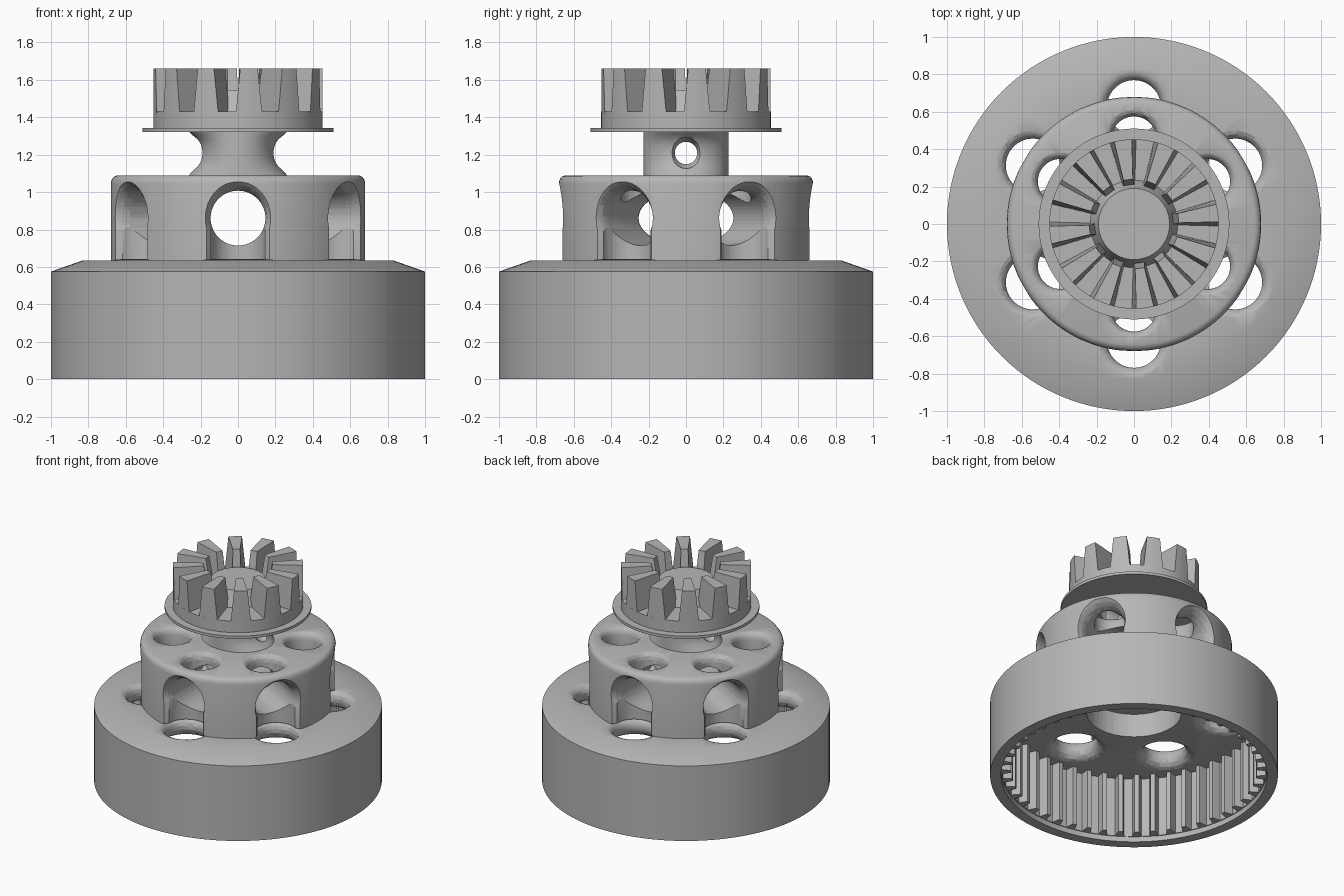
import bpy, bmesh, math
from mathutils import Matrix

if "Cube" in bpy.data.objects:
    bpy.data.objects.remove(bpy.data.objects["Cube"])

grey = bpy.data.materials.new("neutral_grey")
grey.diffuse_color = (0.47, 0.47, 0.47, 1)
grey.use_nodes = True
grey.node_tree.nodes["Principled BSDF"].inputs["Base Color"].default_value = grey.diffuse_color


def smooth_object(ob):
    bpy.ops.object.select_all(action='DESELECT')
    ob.select_set(True)
    bpy.context.view_layer.objects.active = ob
    bpy.ops.object.shade_smooth_by_angle(angle=math.radians(32))


def finish(bm, name, smooth=True):
    bmesh.ops.recalc_face_normals(bm, faces=bm.faces)
    me = bpy.data.meshes.new(name)
    bm.to_mesh(me)
    bm.free()
    ob = bpy.data.objects.new(name, me)
    bpy.context.collection.objects.link(ob)
    me.materials.append(grey)
    if smooth:
        smooth_object(ob)
    return ob


def lathe(name, rows, n=96, matrix=None, smooth=True, phase=0.0):
    """Closed solid from rows of (rx, ry, z) or (r, z)."""
    bm = bmesh.new()
    rings = []
    for row in rows:
        rx, ry, z = row if len(row) == 3 else (row[0], row[0], row[1])
        angles = [2 * math.pi * i / n + phase for i in range(n)]
        rings.append([bm.verts.new((rx * math.cos(a), ry * math.sin(a), z)) for a in angles])
    for a, b in zip(rings, rings[1:]):
        for i in range(n):
            j = (i + 1) % n
            bm.faces.new((a[i], a[j], b[j], b[i]))
    bm.faces.new(rings[0][::-1])
    bm.faces.new(rings[-1])
    if matrix:
        bm.transform(matrix)
    return finish(bm, name, smooth)


def prism(name, pts, z0, z1, matrix=None):
    """Vertical extrusion of a 2D outline."""
    bm = bmesh.new()
    lo = [bm.verts.new((x, y, z0)) for x, y in pts]
    hi = [bm.verts.new((x, y, z1)) for x, y in pts]
    bm.faces.new(lo[::-1])
    bm.faces.new(hi)
    for i in range(len(pts)):
        j = (i + 1) % len(pts)
        bm.faces.new((lo[i], lo[j], hi[j], hi[i]))
    if matrix:
        bm.transform(matrix)
    return finish(bm, name, False)


def cut(target, cutters):
    for c in cutters:
        m = target.modifiers.new("cut", 'BOOLEAN')
        m.operation, m.solver, m.object = 'DIFFERENCE', 'EXACT', c
        bpy.context.view_layer.objects.active = target
        bpy.ops.object.modifier_apply(modifier=m.name)
        bpy.data.objects.remove(c, do_unlink=True)
    smooth_object(target)


def polar(r, a):
    return (r * math.cos(a), r * math.sin(a))


# Ring housing and drum in one turned body
body = lathe("ring_housing_and_drum", [
    (1, 0), (1, 0.575), (0.83, 0.635), (0.68, 0.635), (0.68, 1.045), (0.676, 1.066),
    (0.664, 1.082), (0.645, 1.09), (0.2, 1.09)], n=128)

# Toothed cavity, plain rim below the teeth, and centre bore
TEETH = 48
step = 2 * math.pi / TEETH
outline = [polar(r, (k + f) * step) for k in range(TEETH)
           for r, f in ((0.855, -0.36), (0.918, -0.24), (0.918, 0.24), (0.855, 0.36))]
cutters = [prism("cavity", outline, -0.1, 0.5),
           lathe("rim_clearance", [(0.924, -0.15), (0.924, 0.04)], 128, None, False, 0.011),
           lathe("centre_bore", [(0.33, 0.4), (0.33, 0.68)], 64, None, False, 0.017)]

# Crossing tunnels with flared mouths
for k in range(3):
    R = 0.146 + 0.0007 * k
    flare = [(0.212, 0.73), (0.2, 0.685), (0.175, 0.657), (0.157, 0.625), (R, 0.585)]
    m = (Matrix.Translation((0, 0, 0.861)) @ Matrix.Rotation(math.radians(30 + 60 * k), 4, 'Z')
         @ Matrix.Rotation(math.pi / 2, 4, 'Y'))
    rows = [(r, -z) for r, z in flare] + flare[::-1]
    cutters.append(lathe("tunnel", rows, 48, m, False, 0.023 + 0.011 * k))

# Six plate bores, drum notches and drum top holes
for k in range(6):
    rot = Matrix.Rotation(math.radians(30 + 60 * k), 4, 'Z')
    cutters.append(lathe("plate_bore", [
        (0.215, 0.45), (0.215, 0.497), (0.18, 0.509), (0.156, 0.53), (0.144, 0.56),
        (0.144, 0.587), (0.152, 0.61), (0.167, 0.627), (0.19, 0.6365), (0.144, 0.639),
        (0.144, 0.853)], 48, rot @ Matrix.Translation((0.625, 0, 0)), False, 0.037))
    cutters.append(prism("notch", [(0.6, -0.12), (0.64, -0.152), (0.665, -0.172), (0.72, -0.23),
                                   (0.72, 0.23), (0.665, 0.172), (0.64, 0.152), (0.6, 0.12)],
                         0.6375, 0.845, rot))
    cutters.append(lathe("top_bore", [
        (0.12, 0.871), (0.12, 1.04), (0.126, 1.066), (0.139, 1.083), (0.16, 1.093),
        (0.16, 1.12)], 48, rot @ Matrix.Translation((0.455, 0, 0)), False, 0.029))
cut(body, cutters)

# Waisted neck with a cross hole
neck = lathe("neck", [(0.27, 0.228, 1.08), (0.25, 0.228, 1.105), (0.22, 0.228, 1.135),
                      (0.205, 0.228, 1.17), (0.2, 0.228, 1.21), (0.205, 0.228, 1.25),
                      (0.22, 0.228, 1.285), (0.25, 0.228, 1.31), (0.27, 0.228, 1.33)], 64)
cut(neck, [lathe("neck_hole", [(0.085, -0.24), (0.08, -0.2), (0.06, -0.165), (0.06, 0.165),
                               (0.08, 0.2), (0.085, 0.24)], 32,
                 Matrix.Translation((0, 0, 1.209)) @ Matrix.Rotation(math.pi / 2, 4, 'Y'),
                 False, 0.03)])

# Flange, gear blank and raised conical hub
lathe("flange", [(0.51, 1.322), (0.51, 1.342)])
lathe("gear_blank", [(0.453, 1.335), (0.453, 1.43)])
lathe("gear_hub", [(0.238, 1.42), (0.19, 1.545)], 64)

# Twelve tapered crown teeth
bm = bmesh.new()
for k in range(12):
    mid = math.radians(7.5 + 30 * k)
    layers = []
    for z, half, inner in ((1.42, 9.0, 0.2), (1.66, 6.0, 0.24)):
        h = math.radians(half)
        pts = [polar(0.453, mid + h * f) for f in (-1, -0.33, 0.33, 1)]
        pts += [polar(inner, mid + h), polar(inner, mid - h)]
        layers.append([bm.verts.new((x, y, z)) for x, y in pts])
    lo, hi = layers
    bm.faces.new(lo[::-1])
    bm.faces.new(hi)
    for i in range(6):
        j = (i + 1) % 6
        bm.faces.new((lo[i], lo[j], hi[j], hi[i]))
finish(bm, "crown_teeth")
